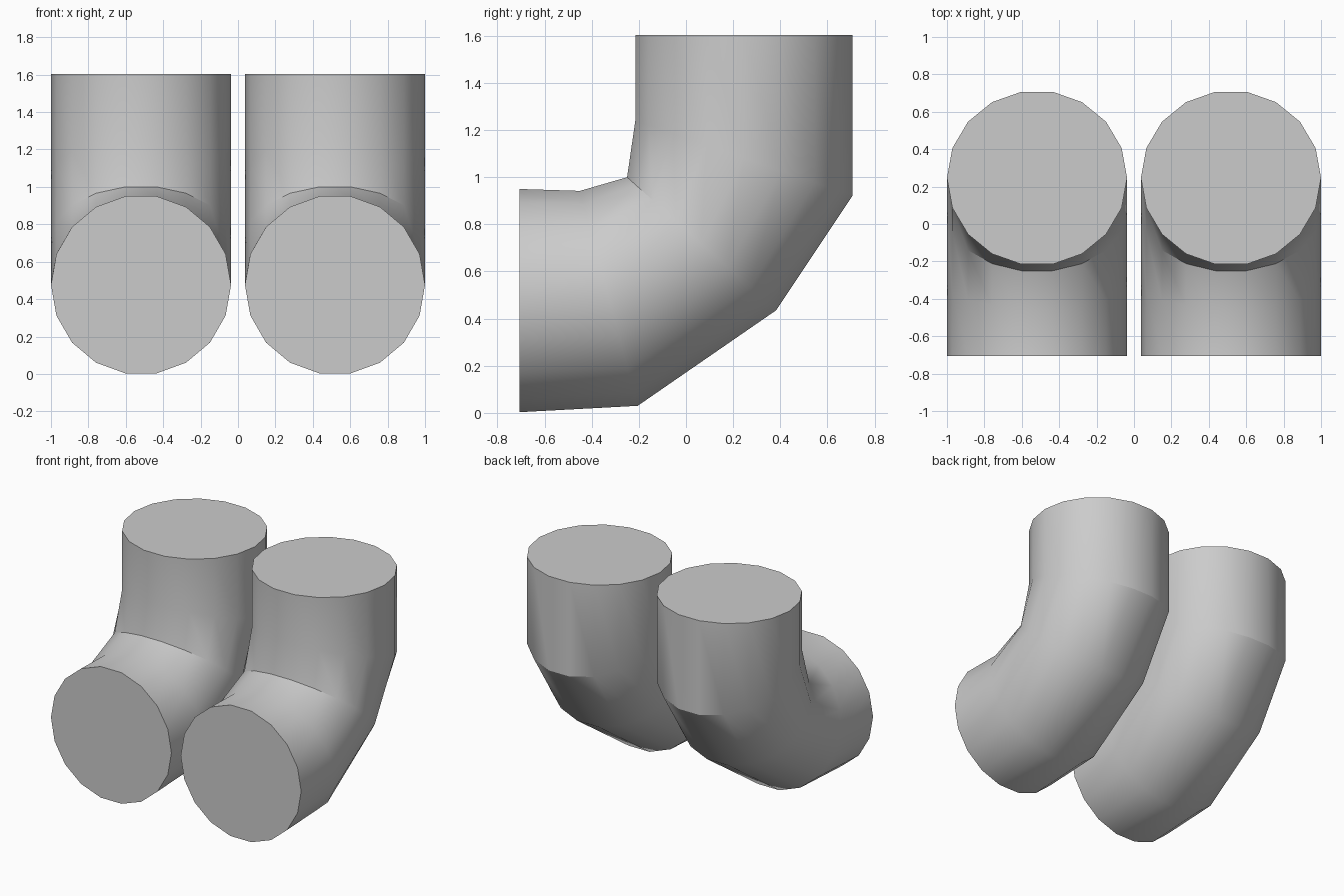
import bpy
import bmesh
from math import cos, sin, pi

SIDES = 18
RADIUS = 0.4815
CENTRE_X = 0.5185

# Elbow cross-sections: (inner y, inner z), (outer y, outer z)
SECTIONS = [
    ((-0.707, 0.95), (-0.707, 0.003)),
    ((-0.45, 0.942), (-0.205, 0.03)),
    ((-0.25, 1.0), (0.382, 0.435)),
    ((-0.215, 1.24), (0.707, 0.922)),
    ((-0.215, 1.603), (0.707, 1.603)),
]

cube = bpy.data.objects.get("Cube")
if cube:
    bpy.data.objects.remove(cube, do_unlink=True)

grey = bpy.data.materials.new("plain grey")
grey.use_nodes = True
colour = (0.6, 0.6, 0.6, 1)
grey.diffuse_color = colour
grey.node_tree.nodes["Principled BSDF"].inputs["Base Color"].default_value = colour


def add_ring(bm, inner, outer):
    """One polygonal section, with a flat edge at the inner and outer side."""
    flat = cos(pi / SIDES)
    ring = []
    for i in range(SIDES):
        a = 2 * pi * i / SIDES
        s = sin(a) / flat / 2
        y = (inner[0] + outer[0]) / 2 + (inner[0] - outer[0]) * s
        z = (inner[1] + outer[1]) / 2 + (inner[1] - outer[1]) * s
        ring.append(bm.verts.new((RADIUS * cos(a), y, z)))
    return ring


def add_elbow(name, x):
    bm = bmesh.new()
    rings = [add_ring(bm, *section) for section in SECTIONS]
    # Pipe wall
    for a, b in zip(rings, rings[1:]):
        for i in range(SIDES):
            j = (i + 1) % SIDES
            bm.faces.new((a[i], a[j], b[j], b[i]))
    # End caps
    bm.faces.new(rings[0])
    bm.faces.new(rings[-1])
    bmesh.ops.recalc_face_normals(bm, faces=bm.faces)
    mesh = bpy.data.meshes.new(name)
    bm.to_mesh(mesh)
    bm.free()
    mesh.materials.append(grey)
    obj = bpy.data.objects.new(name, mesh)
    obj.location.x = x
    bpy.context.collection.objects.link(obj)
    return obj


# Left and right elbow pipes
bpy.ops.object.select_all(action="DESELECT")
for name, side in (("left_elbow_pipe", 1), ("right_elbow_pipe", -1)):
    pipe = add_elbow(name, side * CENTRE_X)
    pipe.select_set(True)
    bpy.context.view_layer.objects.active = pipe
bpy.ops.object.shade_smooth_by_angle(angle=pi / 6)
